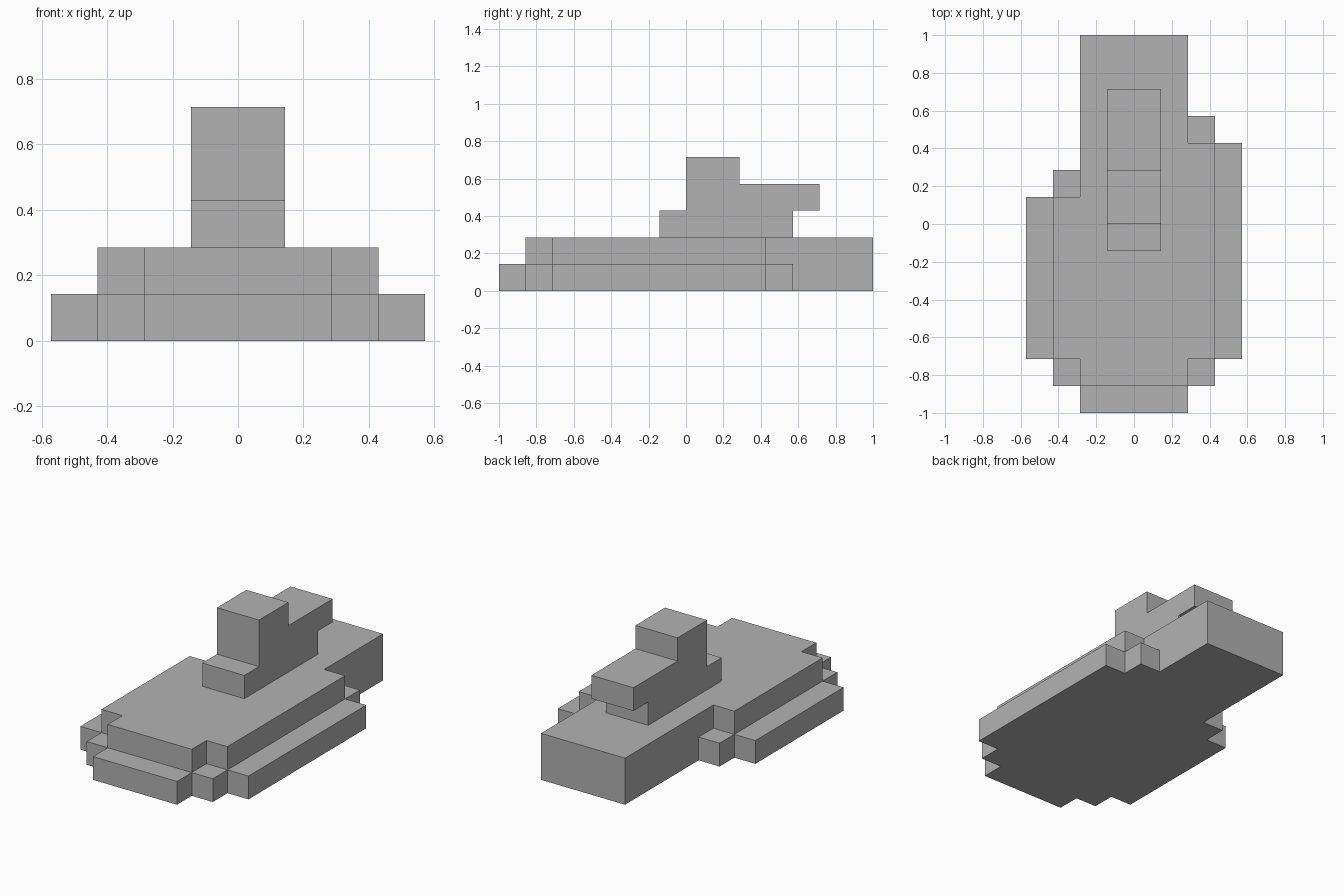
import bpy
import bmesh
from mathutils import Vector

cube = bpy.data.objects.get("Cube")
if cube:
    bpy.data.objects.remove(cube, do_unlink=True)

UNIT = 1 / 7  # the whole model sits on a grid of this size

grey = bpy.data.materials.new("plain_grey")
grey.use_nodes = True
colour = (0.448, 0.448, 0.448, 1)
grey.diffuse_color = colour
grey.node_tree.nodes["Principled BSDF"].inputs["Base Color"].default_value = colour


def prism(name, outline, direction):
    """Extrude a closed outline, given in grid units, into a flat-faced solid."""
    bm = bmesh.new()
    face = bm.faces.new([bm.verts.new(Vector(p) * UNIT) for p in outline])
    grown = bmesh.ops.extrude_face_region(bm, geom=[face], use_keep_orig=True)
    moved = [v for v in grown["geom"] if isinstance(v, bmesh.types.BMVert)]
    bmesh.ops.translate(bm, verts=moved, vec=Vector(direction) * UNIT)
    bmesh.ops.recalc_face_normals(bm, faces=bm.faces)
    mesh = bpy.data.meshes.new(name)
    bm.to_mesh(mesh)
    bm.free()
    mesh.materials.append(grey)
    obj = bpy.data.objects.new(name, mesh)
    bpy.context.collection.objects.link(obj)
    return obj


def slab(name, x0, x1, y0, y1, height=1):
    corners = [(x0, y0, 0), (x1, y0, 0), (x1, y1, 0), (x0, y1, 0)]
    return prism(name, corners, (0, 0, height))


# Main hull: stepped bow, wide middle, narrow stern; the two sides end unevenly
SIDE_END = {"left": 3, "right": 1}
hull_plan = [(-2, -6), (2, -6), (2, -5), (3, -5),
             (3, SIDE_END["left"]), (2, SIDE_END["left"]), (2, 7), (-2, 7),
             (-2, SIDE_END["right"]), (-3, SIDE_END["right"]), (-3, -5), (-2, -5)]
prism("hull", [(x, y, 0) for x, y in hull_plan], (0, 0, 2))

# Low skirt around the hull
slab("bow_step", -2, 2, -7, -6)
for side, sign in (("left", 1), ("right", -1)):
    end = SIDE_END[side]
    slab(side + "_side_step", 3 * sign, 4 * sign, -5, end)
    slab(side + "_front_corner", 2 * sign, 3 * sign, -6, -5)
    slab(side + "_rear_corner", 2 * sign, 3 * sign, end, end + 1)

# Tower: side profile with front ledge, tall block and rear overhang
tower_profile = [(-1, 2), (4, 2), (4, 3), (5, 3), (5, 4), (2, 4),
                 (2, 5), (0, 5), (0, 3), (-1, 3)]
prism("tower", [(-1, y, z) for y, z in tower_profile], (2, 0, 0))
